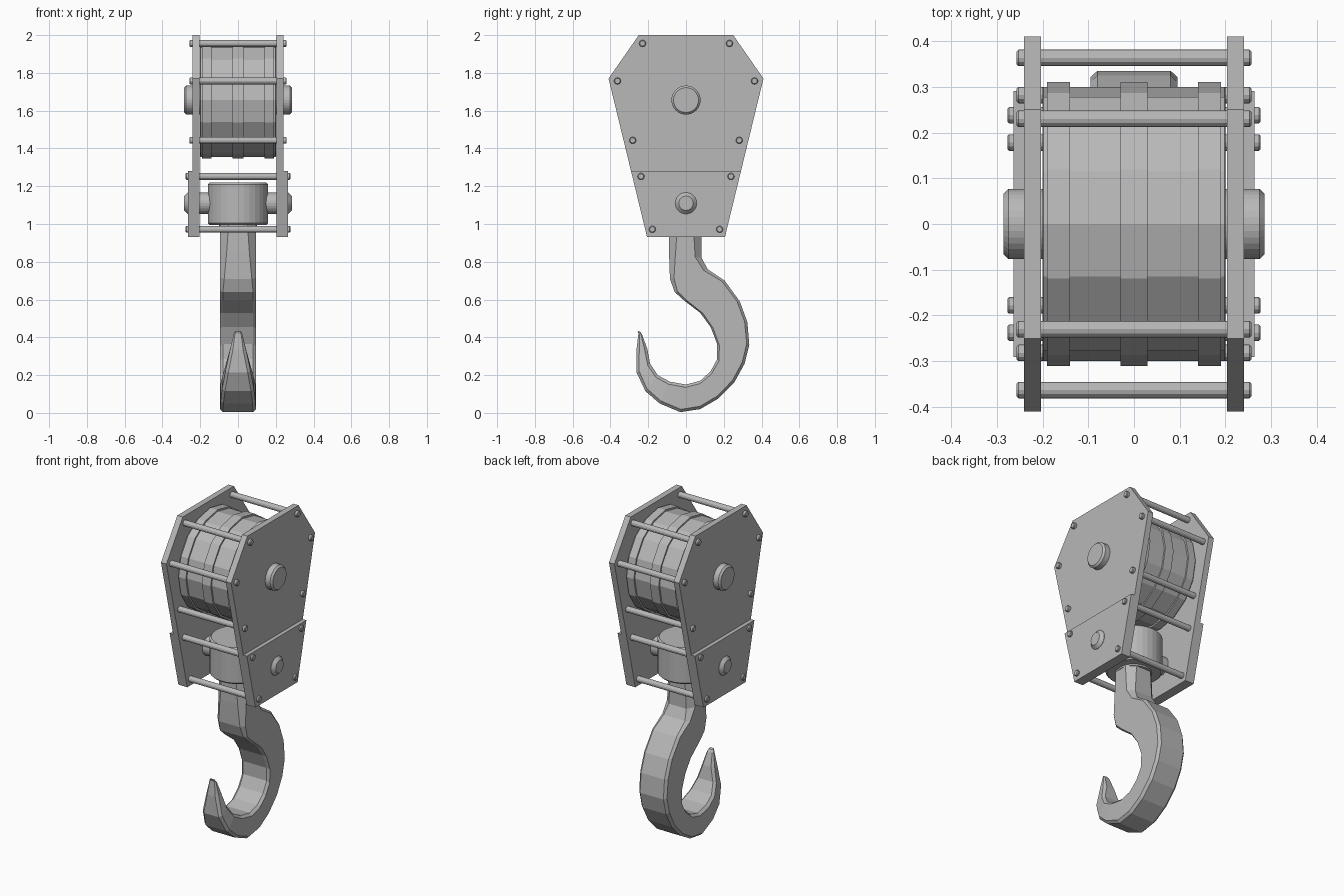
import bpy
import bmesh
from math import cos, sin, tau
from mathutils import Vector

default = bpy.data.objects.get("Cube")
if default:
    bpy.data.objects.remove(default, do_unlink=True)

# One plain steel grey for everything
steel = bpy.data.materials.new("steel_grey")
steel.use_nodes = True
GREY = (0.48, 0.48, 0.48, 1)
steel.diffuse_color = GREY
steel.node_tree.nodes["Principled BSDF"].inputs["Base Color"].default_value = GREY


def loft(name, rings):
    """Skin a list of equally long closed rings and cap both ends."""
    bm = bmesh.new()
    loops = [[bm.verts.new(p) for p in ring] for ring in rings]
    count = len(loops[0])
    for a, b in zip(loops, loops[1:]):
        for i in range(count):
            j = (i + 1) % count
            bm.faces.new((a[i], a[j], b[j], b[i]))
    bm.faces.new(loops[0])
    bm.faces.new(loops[-1])
    bmesh.ops.recalc_face_normals(bm, faces=bm.faces)
    mesh = bpy.data.meshes.new(name)
    bm.to_mesh(mesh)
    bm.free()
    mesh.materials.append(steel)
    obj = bpy.data.objects.new(name, mesh)
    bpy.context.collection.objects.link(obj)
    return obj


def lathe_x(name, profile, sides, y, z):
    """Turned part along x from (radius, x) pairs."""
    return loft(name, [[(x, y + r * cos(tau * i / sides), z + r * sin(tau * i / sides))
                        for i in range(sides)] for r, x in profile])


def lathe_z(name, profile, sides):
    """Turned part along z from (radius, z) pairs."""
    return loft(name, [[(r * cos(tau * i / sides), r * sin(tau * i / sides), z)
                        for i in range(sides)] for r, z in profile])


def pin(name, radius, half, chamfer, sides, y, z):
    """Chamfered round bar reaching equally far to both sides."""
    end = [(radius, half - chamfer), (radius - chamfer, half)]
    profile = [(r, -x) for r, x in reversed(end)] + end
    return lathe_x(name, profile, sides, y, z)


def plate(name, half_outline, inner, outer):
    """Flat plate mirrored in y, standing between two x positions."""
    outline = half_outline + [(-y, z) for y, z in reversed(half_outline)]
    return loft(name, [[(x, y, z) for y, z in outline] for x in (inner, outer)])


# Side plates
PLATE_IN, UPPER_OUT, LOWER_OUT = 0.203, 0.24, 0.264
SEAM = 1.28
for side, s in (("left", 1), ("right", -1)):
    plate("upper_plate_" + side,
          [(0.25, 2), (0.41, 1.77), (0.291, SEAM)], s * PLATE_IN, s * UPPER_OUT)
    plate("lower_plate_" + side,
          [(0.291, SEAM), (0.206, 0.93)], s * PLATE_IN, s * LOWER_OUT)

# Spacer rods tying the plates together
rods = [(0.23, 1.956, 0.257), (0.363, 1.757, 0.257), (0.282, 1.443, 0.257),
        (0.238, 1.252, 0.277), (0.178, 0.972, 0.277)]
for n, (y, z, half) in enumerate(rods):
    for place, s in (("back", 1), ("front", -1)):
        pin(f"spacer_rod_{place}_{n}", 0.018, half, 0.004, 12, s * y, z)

# Sheave drum with raised bands, on its axle
AXLE_Z = 1.656
pin("sheave_drum", 0.3, 0.2, 0.002, 16, 0, AXLE_Z)
for n, (a, b) in enumerate([(-0.19, -0.14), (-0.03, 0.03), (0.14, 0.19)]):
    lathe_x(f"sheave_band_{n}", [(0.31, a), (0.31, b)], 16, 0, AXLE_Z)
pin("sheave_axle", 0.077, 0.285, 0.011, 32, 0, AXLE_Z)

# Swivel block and its trunnion
lathe_z("swivel_block", [(0.15, 0.995), (0.16, 1.005), (0.16, 1.21), (0.15, 1.22)], 32)
lathe_z("swivel_collar", [(0.1, 0.985), (0.1, 1.01)], 24)
pin("swivel_trunnion", 0.057, 0.285, 0.019, 24, 0, 1.11)

# Hook: inner point, outer point, half width, chamfer
sections = [
    ((-0.09, 1.0), (0.083, 1.0), 0.095, 0.045),
    ((-0.09, 0.85), (0.083, 0.82), 0.095, 0.035),
    ((-0.085, 0.71), (0.115, 0.76), 0.095, 0.022),
    ((-0.06, 0.64), (0.205, 0.7), 0.095, 0.015),
    ((-0.01, 0.595), (0.285, 0.59), 0.095, 0.015),
    ((0.075, 0.53), (0.325, 0.48), 0.095, 0.015),
    ((0.13, 0.455), (0.335, 0.36), 0.095, 0.015),
    ((0.165, 0.365), (0.31, 0.26), 0.095, 0.015),
    ((0.165, 0.285), (0.255, 0.16), 0.095, 0.015),
    ((0.13, 0.22), (0.17, 0.075), 0.095, 0.015),
    ((0.075, 0.17), (0.075, 0.02), 0.095, 0.015),
    ((0, 0.15), (-0.03, 0.004), 0.095, 0.015),
    ((-0.085, 0.165), (-0.14, 0.05), 0.092, 0.015),
    ((-0.15, 0.2), (-0.215, 0.115), 0.084, 0.015),
    ((-0.19, 0.26), (-0.262, 0.215), 0.066, 0.015),
    ((-0.205, 0.34), (-0.262, 0.335), 0.042, 0.015),
    ((-0.233, 0.415), (-0.252, 0.42), 0.022, 0.006),
    ((-0.243, 0.43), (-0.257, 0.434), 0.014, 0.004),
]


def hook_ring(inner, outer, w, c):
    a, b = Vector((0, *inner)), Vector((0, *outer))
    step = (b - a).normalized() * c
    across = [(a, w - c), (a + step, w), (b - step, w), (b, w - c)]
    return ([p + Vector((x, 0, 0)) for p, x in across]
            + [p - Vector((x, 0, 0)) for p, x in reversed(across)])


loft("hook", [hook_ring(*s) for s in sections])
